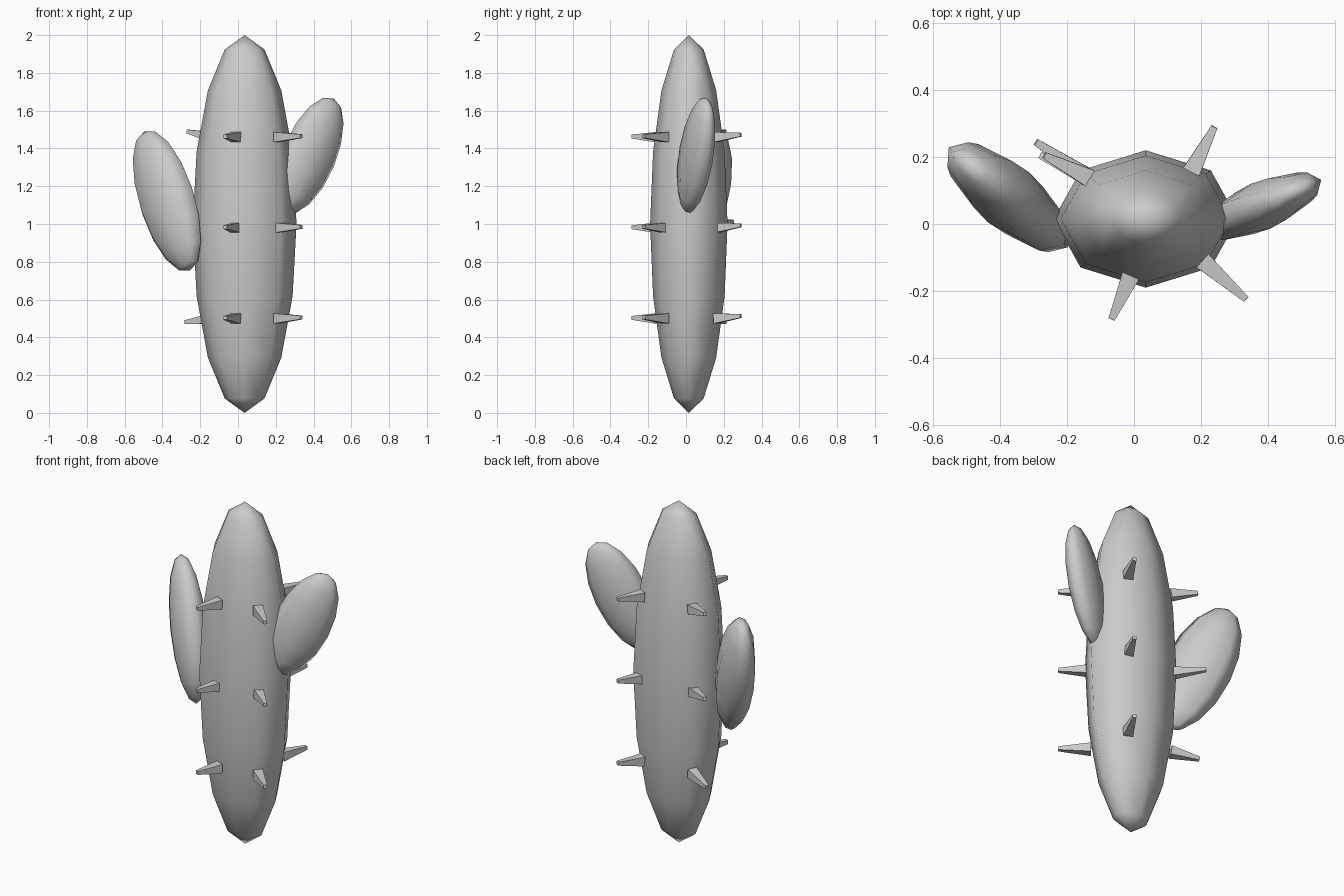
import bpy, bmesh, math
from mathutils import Matrix, Vector

if "Cube" in bpy.data.objects:
    bpy.data.objects.remove(bpy.data.objects["Cube"])


def frame(x, y, z, origin):
    """Matrix with the given axis vectors as columns."""
    m = Matrix((x, y, z)).transposed().to_4x4()
    m.translation = origin
    return m


def make(name, bm, smooth):
    bmesh.ops.recalc_face_normals(bm, faces=bm.faces)
    me = bpy.data.meshes.new(name)
    bm.to_mesh(me)
    bm.free()
    for p in me.polygons:
        p.use_smooth = smooth
    ob = bpy.data.objects.new(name, me)
    bpy.context.collection.objects.link(ob)
    return ob


def lobe(name, center, heading, tilt, wide, thin, long):
    """Flattened 8 x 8 sphere leaning by tilt towards a compass heading."""
    h, t = math.radians(heading), math.radians(tilt)
    u = Vector((math.cos(h), math.sin(h), 0))
    up = Vector((0, 0, 1))
    axis = up * math.cos(t) + u * math.sin(t)
    across = u * math.cos(t) - up * math.sin(t)
    side = axis.cross(across)
    bm = bmesh.new()
    bmesh.ops.create_uvsphere(bm, u_segments=8, v_segments=8, radius=1)
    bm.transform(frame(across * wide, side * thin, axis * long, center))
    return make(name, bm, True)


def spine(name, base, tip):
    """Square tapered spike from base to tip."""
    base, tip = Vector(base), Vector(tip)
    d = tip - base
    z = d.normalized()
    x = z.cross(Vector((0, 0, 1))).normalized()
    bm = bmesh.new()
    bmesh.ops.create_cone(bm, cap_ends=True, segments=4, radius1=0.038,
                          radius2=0.014, depth=d.length)
    bm.transform(Matrix.Rotation(math.radians(45), 4, 'Z'))
    bm.transform(frame(x, z.cross(x), z, (base + tip) / 2))
    return make(name, bm, False)


# Trunk and two arms
lobe("trunk", (0.035, 0.015, 1.0), 0, 0, 0.275, 0.205, 1.0)
lobe("left_arm", (-0.375, 0.08, 1.122), 140, 23.4, 0.185, 0.097, 0.40)
lobe("right_arm", (0.378, 0.053, 1.363), 23.5, 24.9, 0.153, 0.073, 0.333)

# Three rings of four spines
back_left_tips = [(-0.28, 0.205, 0.48), (-0.293, 0.245, 1.015), (-0.268, 0.205, 1.49)]
for i, z in enumerate((0.5, 0.98, 1.46)):
    spine(f"spine_front_{i}", (-0.01, -0.155, z), (-0.067, -0.285, z + 0.003))
    spine(f"spine_front_right_{i}", (0.205, -0.11, z), (0.335, -0.225, z + 0.005))
    spine(f"spine_back_right_{i}", (0.172, 0.157, z), (0.24, 0.29, z + 0.013))
    spine(f"spine_back_left_{i}", (-0.135, 0.138, z), back_left_tips[i])
